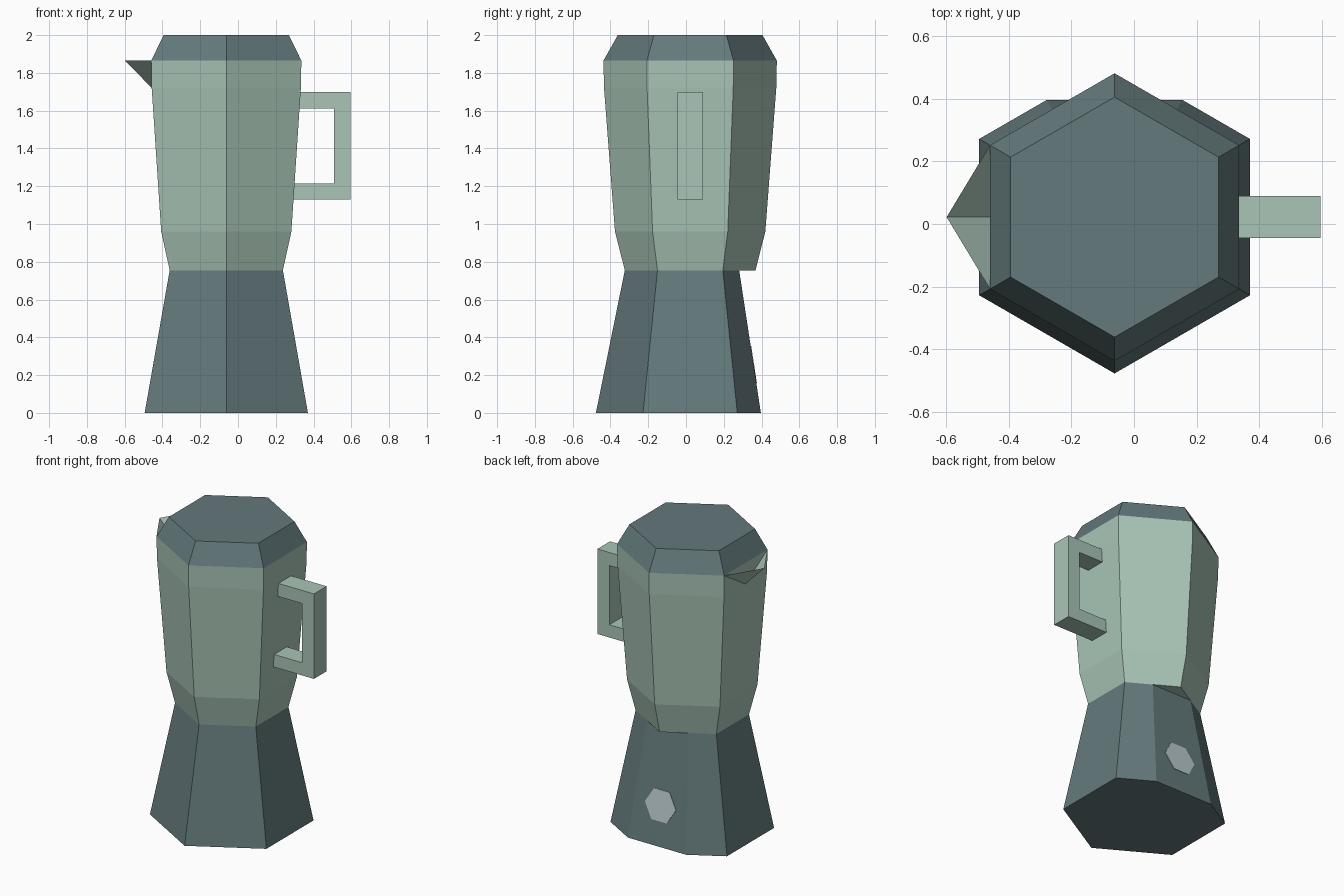
import bpy
import bmesh
from math import cos, sin, radians
from mathutils import Vector

cube = bpy.data.objects.get("Cube")
if cube:
    bpy.data.objects.remove(cube, do_unlink=True)

AXIS_X, AXIS_Y = -0.062, 0.022   # centre line of the pot
WAIST, RIM = 0.755, 1.865        # heights where the parts meet
BASE_R, WAIST_R, RIM_R = 0.499, 0.346, 0.459


def material(name, rgb):
    mat = bpy.data.materials.new(name)
    mat.use_nodes = True
    colour = (*rgb, 1)
    mat.diffuse_color = colour
    bsdf = mat.node_tree.nodes["Principled BSDF"]
    bsdf.inputs["Base Color"].default_value = colour
    bsdf.inputs["Roughness"].default_value = 0.8
    return mat


green = material("pale_green", (0.40, 0.56, 0.475))
slate = material("slate_blue", (0.127, 0.192, 0.200))
silver = material("silver_grey", (0.49, 0.59, 0.62))


def add_object(name, bm, mat):
    mesh = bpy.data.meshes.new(name)
    bm.to_mesh(mesh)
    bm.free()
    mesh.materials.append(mat)
    obj = bpy.data.objects.new(name, mesh)
    bpy.context.collection.objects.link(obj)
    return obj


def loft(name, rings, mat):
    """Join equal-length rings of points into a closed solid."""
    bm = bmesh.new()
    loops = [[bm.verts.new(p) for p in ring] for ring in rings]
    n = len(loops[0])
    for low, high in zip(loops, loops[1:]):
        for i in range(n):
            j = (i + 1) % n
            bm.faces.new((low[i], low[j], high[j], high[i]))
    bm.faces.new(loops[0][::-1])
    bm.faces.new(loops[-1])
    bmesh.ops.recalc_face_normals(bm, faces=bm.faces)
    return add_object(name, bm, mat)


def hexagon(radius, z):
    """Hexagon with its corners towards the front and back."""
    return [Vector((AXIS_X + radius * cos(radians(90 + 60 * k)),
                    AXIS_Y + radius * sin(radians(90 + 60 * k)), z))
            for k in range(6)]


def cut_hexagon(radius, z):
    """Hexagon whose back corner is cut off between the edge middles."""
    pts = hexagon(radius, z)
    return [(pts[0] + pts[1]) / 2] + pts[1:] + [(pts[5] + pts[0]) / 2]


# Flared water chamber with a flat back facet
loft("base_chamber", [cut_hexagon(BASE_R, 0), cut_hexagon(WAIST_R, WAIST)], slate)

# Upper jug and bevelled lid
loft("upper_jug", [hexagon(r, z) for r, z in
                   ((WAIST_R, WAIST), (0.398, 0.96), (0.456, 1.72), (RIM_R, RIM))], green)
loft("lid", [hexagon(RIM_R, RIM), hexagon(0.383, 2)], slate)

# Square C-shaped handle
outline = [(0.26, 1.13), (0.595, 1.13), (0.595, 1.7), (0.26, 1.7),
           (0.26, 1.612), (0.507, 1.612), (0.507, 1.215), (0.26, 1.215)]
loft("handle", [[(x, AXIS_Y + side * 0.067, z) for x, z in outline]
                for side in (-1, 1)], green)

# Open pouring spout made of two thin walls
bm = bmesh.new()
wall_x = AXIS_X - RIM_R * cos(radians(30))
tip = bm.verts.new((-0.598, AXIS_Y, RIM))
root = bm.verts.new((wall_x + 0.003, AXIS_Y, 1.72))
front = bm.verts.new((wall_x, AXIS_Y - RIM_R / 2, RIM))
back = bm.verts.new((wall_x, AXIS_Y + RIM_R / 2, RIM))
bm.faces.new((front, tip, root))
bm.faces.new((tip, back, root))
add_object("spout", bm, green)

# Hexagonal safety valve lying on the flat back facet
low = Vector((AXIS_X, AXIS_Y + BASE_R * 0.75, 0))
high = Vector((AXIS_X, AXIS_Y + WAIST_R * 0.75, WAIST))
up = (high - low).normalized()
across = Vector((1, 0, 0))
outward = up.cross(across)
centre = low.lerp(high, 0.34)
loft("safety_valve", [[centre + outward * offset
                       + 0.115 * (across * cos(radians(60 * k)) + up * sin(radians(60 * k)))
                       for k in range(6)] for offset in (-0.002, 0.003)], silver)
